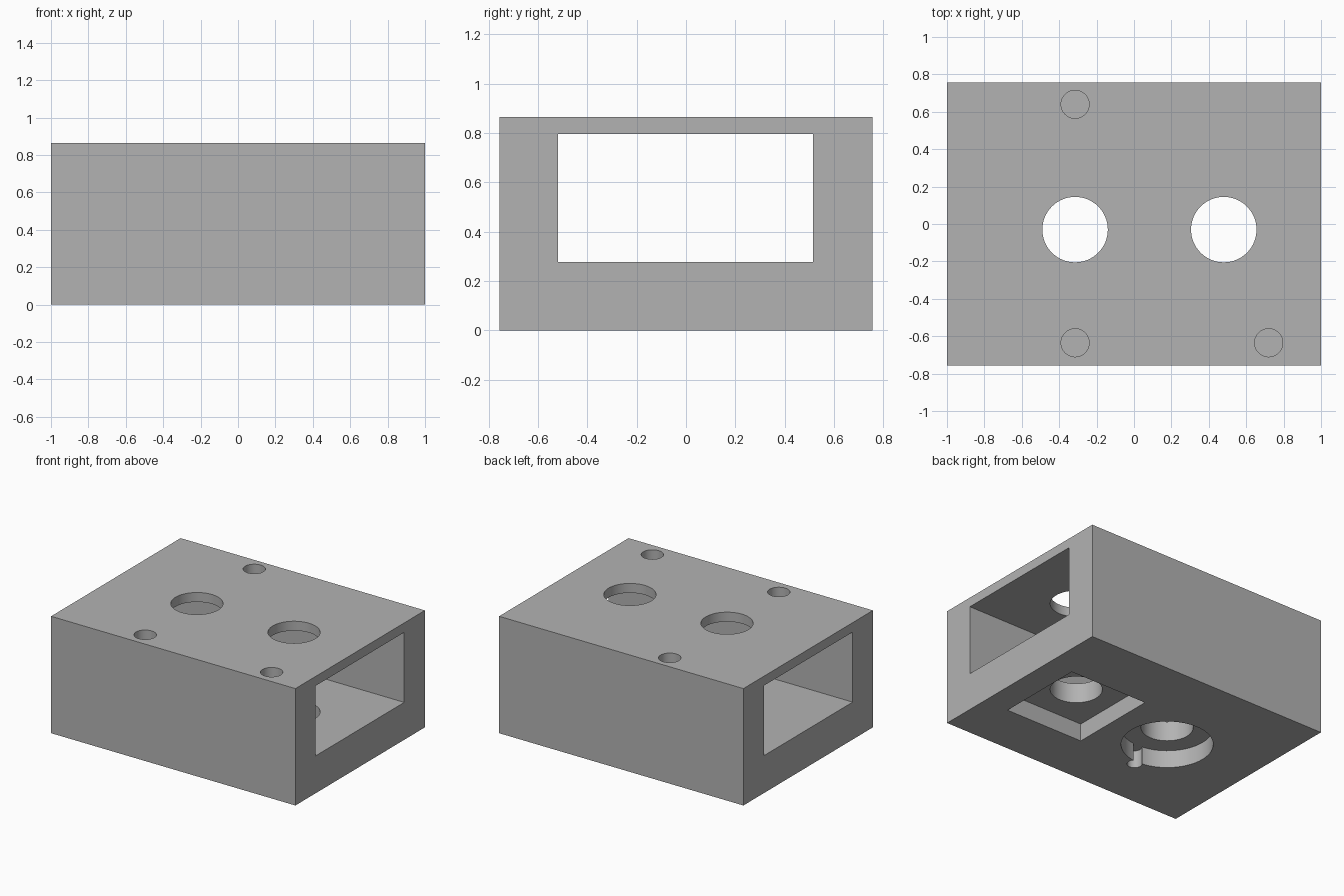
import bpy
from mathutils import Vector

if "Cube" in bpy.data.objects:
    bpy.data.objects.remove(bpy.data.objects["Cube"])

TOP = 0.865
FLOOR, CEILING = 0.277, 0.795     # tunnel heights
POCKET = 0.13                     # depth of the underside recesses
LEFT_X, RIGHT_X, PORT_Y = 0.48, -0.315, -0.03

grey = bpy.data.materials.new("plain grey")
grey.use_nodes = True
grey.diffuse_color = (0.45, 0.45, 0.45, 1)
grey.node_tree.nodes["Principled BSDF"].inputs["Base Color"].default_value = grey.diffuse_color


def box(name, low, high):
    low, high = Vector(low), Vector(high)
    bpy.ops.mesh.primitive_cube_add(size=1, location=(low + high) / 2)
    obj = bpy.context.object
    obj.name = name
    obj.scale = high - low
    bpy.ops.object.transform_apply(location=True, rotation=True, scale=True)
    obj.data.materials.append(grey)
    return obj


def cylinder(name, x, y, radius, bottom, top):
    bpy.ops.mesh.primitive_cylinder_add(vertices=64, radius=radius, depth=top - bottom,
                                        location=(x, y, (bottom + top) / 2))
    obj = bpy.context.object
    obj.name = name
    obj.data.materials.append(grey)
    return obj


def cut(body, cutter):
    cutter.hide_render = True
    bpy.context.view_layer.objects.active = body
    mod = body.modifiers.new(cutter.name, "BOOLEAN")
    mod.operation = "DIFFERENCE"
    mod.solver = "EXACT"
    mod.object = cutter
    bpy.ops.object.modifier_apply(modifier=mod.name)
    bpy.data.objects.remove(cutter)


# Solid block
block = box("housing_block", (-1, -0.757, 0), (1, 0.757, TOP))

# Rectangular tunnel from side to side
cut(block, box("tunnel", (-1.1, -0.52, FLOOR), (1.1, 0.515, CEILING)))

# Large ports through roof and floor
for x in (LEFT_X, RIGHT_X):
    cut(block, cylinder("port", x, PORT_Y, 0.175, -0.1, TOP + 0.1))

# Blind screw holes in the top
for x, y in ((RIGHT_X, 0.64), (RIGHT_X, -0.635), (0.72, -0.635)):
    cut(block, cylinder("screw_hole", x, y, 0.075, TOP - 0.45, TOP + 0.1))

# Underside recesses: a rectangle, and a disc with a small key notch
cut(block, box("square_recess", (LEFT_X - 0.32, PORT_Y - 0.335, -0.1),
               (LEFT_X + 0.32, PORT_Y + 0.335, POCKET)))
cut(block, cylinder("round_recess", RIGHT_X, PORT_Y, 0.309, -0.1, POCKET))
cut(block, cylinder("key_notch", RIGHT_X, PORT_Y - 0.34, 0.05, -0.1, POCKET))

# Smooth bores, crisp edges
bpy.ops.object.select_all(action="DESELECT")
block.select_set(True)
bpy.context.view_layer.objects.active = block
bpy.ops.object.shade_smooth_by_angle()
